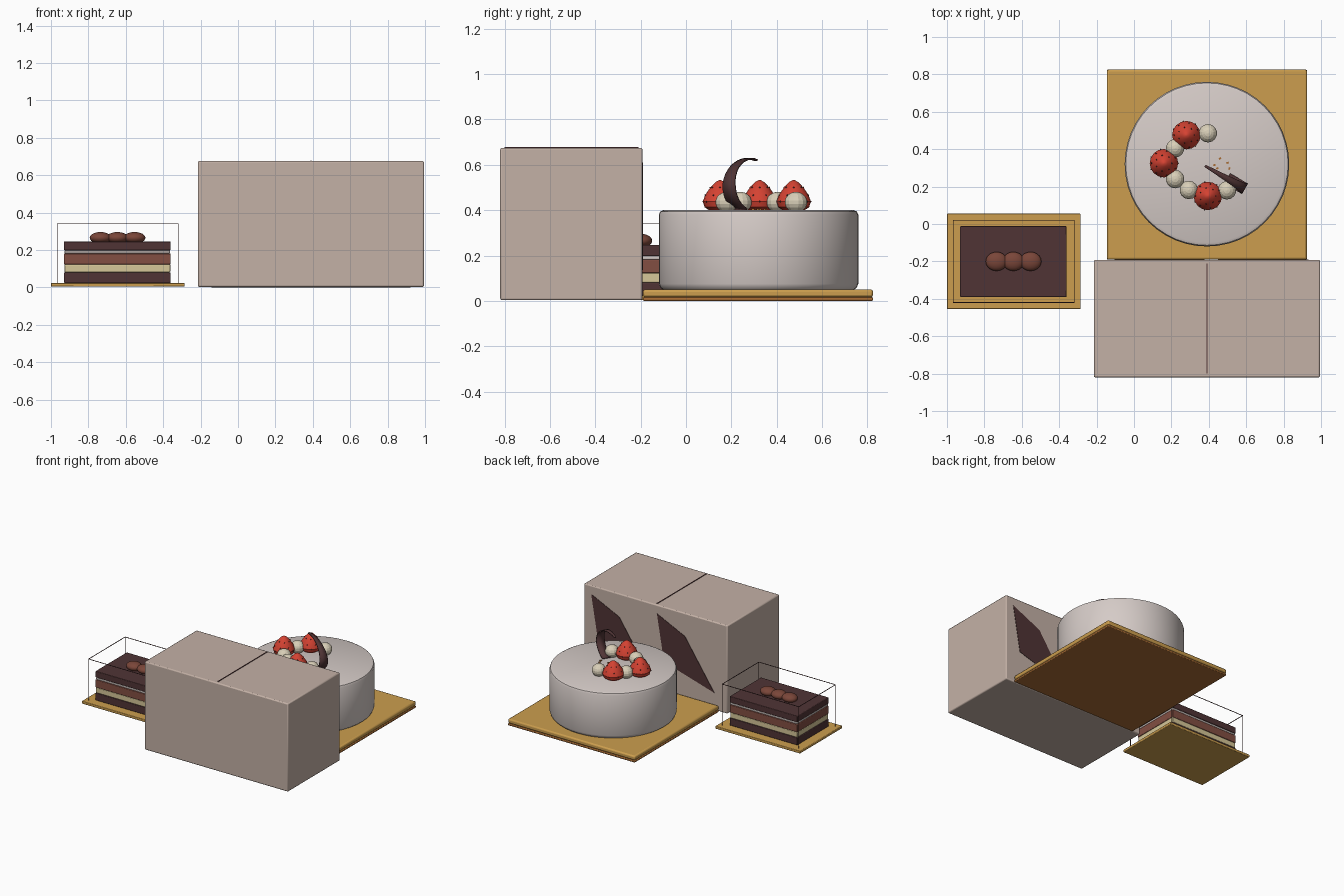
import bpy, bmesh, math, random
from mathutils import Vector, Matrix

random.seed(4)
if "Cube" in bpy.data.objects:
    bpy.data.objects.remove(bpy.data.objects["Cube"])


def material(name, r, g, b):
    lin = [((c / 255 + 0.055) / 1.055) ** 2.4 for c in (r, g, b)] + [1]
    m = bpy.data.materials.new(name)
    m.use_nodes = True
    m.diffuse_color = lin
    m.node_tree.nodes["Principled BSDF"].inputs["Base Color"].default_value = lin
    return m


CARTON = material("carton beige", 196, 177, 166)
CHOCOLATE = material("dark chocolate", 80, 52, 53)
GOLD = material("gold card", 204, 158, 78)
BRONZE = material("bronze card", 168, 108, 52)
FROSTING = material("pale frosting", 213, 203, 199)
RED = material("strawberry red", 212, 66, 50)
CREAM = material("whipped cream", 217, 207, 184)
SPONGE = material("brown sponge", 130, 78, 66)
CUSTARD = material("custard", 214, 199, 152)
BEAN = material("milk chocolate", 122, 70, 57)


def finish(name, bm, mats, smooth=True):
    bmesh.ops.recalc_face_normals(bm, faces=bm.faces)
    me = bpy.data.meshes.new(name)
    bm.to_mesh(me)
    bm.free()
    ob = bpy.data.objects.new(name, me)
    bpy.context.collection.objects.link(ob)
    for m in mats:
        me.materials.append(m)
    if smooth:
        bpy.ops.object.select_all(action='DESELECT')
        ob.select_set(True)
        bpy.context.view_layer.objects.active = ob
        bpy.ops.object.shade_smooth_by_angle(angle=math.radians(35))
    return ob


def add_box(bm, lo, hi):
    lo, hi = Vector(lo), Vector(hi)
    mat = Matrix.Translation((lo + hi) / 2) @ Matrix.Diagonal((*(hi - lo), 1))
    bmesh.ops.create_cube(bm, size=1, matrix=mat)


def box(name, lo, hi, mat, bevel=0.0):
    bm = bmesh.new()
    add_box(bm, lo, hi)
    ob = finish(name, bm, [mat])
    if bevel:
        mod = ob.modifiers.new("soft edges", 'BEVEL')
        mod.width, mod.segments = bevel, 2
    return ob


def add_lathe(bm, profile, steps, at):
    rings = [[bm.verts.new((at[0] + r * math.cos(a), at[1] + r * math.sin(a), at[2] + z))
              for a in (math.tau * i / steps for i in range(steps))] for r, z in profile]
    for low, high in zip(rings, rings[1:]):
        for i in range(steps):
            j = (i + 1) % steps
            bm.faces.new((low[i], low[j], high[j], high[i]))
    bm.faces.new(rings[0][::-1])
    bm.faces.new(rings[-1])


def ball(name, at, radii, mat, smooth, u=14, v=9):
    bm = bmesh.new()
    m = Matrix.Translation(at) @ Matrix.Diagonal((*radii, 1))
    bmesh.ops.create_uvsphere(bm, u_segments=u, v_segments=v, radius=1, matrix=m)
    return finish(name, bm, [mat], smooth)


# Carton with lid seam
box("carton", (-0.215, -0.82, 0.003), (0.995, -0.192, 0.675), CARTON, 0.008)
box("carton_seam", (0.388, -0.80, 0.672), (0.394, -0.21, 0.679), CHOCOLATE)

# Dark swept windows on the back of the carton
for n, x0 in enumerate((0.932, 0.378)):
    bm = bmesh.new()
    shape = [(0, 0.61), (-0.235, 0.50), (-0.483, 0.136), (-0.06, 0.26)]
    base = bm.faces.new([bm.verts.new((x0 + x, -0.194, z)) for x, z in shape])
    out = bmesh.ops.extrude_face_region(bm, geom=[base])
    for v in out["geom"]:
        if isinstance(v, bmesh.types.BMVert):
            v.co.y += 0.005
    finish(f"carton_window_{n + 1}", bm, [CHOCOLATE], False)

# Two-layer cake board
box("cake_board_lower", (-0.145, -0.19, 0), (0.925, 0.825, 0.016), BRONZE, 0.005)
box("cake_board_upper", (-0.145, -0.19, 0.016), (0.925, 0.825, 0.05), GOLD, 0.01)

# Round cake
bm = bmesh.new()
add_lathe(bm, [(0.42, 0.048), (0.433, 0.058), (0.44, 0.075), (0.44, 0.38),
               (0.434, 0.394), (0.42, 0.4)], 48, (0.39, 0.32, 0))
finish("round_cake", bm, [FROSTING])

# Strawberries with seeds
BERRY = [(0.045, 0), (0.068, 0.015), (0.076, 0.04), (0.066, 0.068),
         (0.043, 0.102), (0.02, 0.126), (0.005, 0.134)]
for n, (x, y) in enumerate([(0.28, 0.475), (0.16, 0.325), (0.395, 0.15)]):
    bm = bmesh.new()
    add_lathe(bm, BERRY, 16, (x, y, 0.398))
    finish(f"strawberry_{n + 1}", bm, [RED])
    bm = bmesh.new()
    for row, (r, z) in enumerate(BERRY[2:5]):
        for k in range(7):
            a = math.tau * (k + row / 2) / 7
            p = (x + r * math.cos(a), y + r * math.sin(a), 0.398 + z)
            bmesh.ops.create_icosphere(bm, subdivisions=1, radius=0.004,
                                       matrix=Matrix.Translation(p))
    finish(f"strawberry_seeds_{n + 1}", bm, [CHOCOLATE], False)

# Whipped cream dollops
for n, (x, y) in enumerate([(0.395, 0.485), (0.22, 0.405), (0.22, 0.24),
                            (0.293, 0.182), (0.497, 0.18)]):
    ball(f"cream_dollop_{n + 1}", (x, y, 0.435), (0.05, 0.05, 0.046), CREAM, False)

# Curled chocolate ribbon
bm = bmesh.new()
along, across = Vector((0.87, -0.5, 0)), Vector((0.5, 0.87, 0))
pairs, count = [], 16
for i in range(count + 1):
    f = i / count
    t = math.radians(-65 + 175 * f)
    mid = Vector((0.39, 0.305, 0.51 + 0.117 * math.sin(t))) + along * (0.05 + 0.18 * math.cos(t))
    half = 0.032 * min(1, 1.25 * (1 - f) + 0.2)
    pairs.append([bm.verts.new(mid + across * s * half) for s in (-1, 1)])
for a, b in zip(pairs, pairs[1:]):
    bm.faces.new((a[0], a[1], b[1], b[0]))
curl = finish("chocolate_curl", bm, [CHOCOLATE])
mod = curl.modifiers.new("thickness", 'SOLIDIFY')
mod.thickness, mod.offset = 0.008, 0

# Golden crumbs
bm = bmesh.new()
for x, y in [(0.46, 0.35), (0.5, 0.327), (0.51, 0.297), (0.445, 0.297), (0.43, 0.315)]:
    m = Matrix.Translation((x, y, 0.403)) @ Matrix.Rotation(random.random() * 3, 4, 'Z')
    bmesh.ops.create_cube(bm, size=0.012, matrix=m @ Matrix.Diagonal((1.1, 0.8, 0.7, 1)))
finish("golden_crumbs", bm, [BRONZE], False)

# Layered slice on its board
box("slice_board", (-1, -0.455, 0.004), (-0.285, 0.055, 0.024), GOLD, 0.004)
layers = [("base_layer", 0.024, 0.081, CHOCOLATE, 0), ("custard_layer", 0.081, 0.122, CUSTARD, 0.002),
          ("sponge_layer", 0.122, 0.182, SPONGE, 0), ("cream_layer", 0.182, 0.198, FROSTING, 0.003),
          ("top_layer", 0.198, 0.246, CHOCOLATE, 0)]
for name, z0, z1, mat, inset in layers:
    box("slice_" + name, (-0.93 + inset, -0.39 + inset, z0),
        (-0.36 - inset, -0.012 - inset, z1), mat, 0.004)

# Chocolate beans on the slice
for n, x in enumerate((-0.735, -0.645, -0.553)):
    ball(f"chocolate_bean_{n + 1}", (x, -0.2, 0.265), (0.058, 0.051, 0.031), BEAN, True, 20, 12)

# Thin edges of the clear slice cover
bm = bmesh.new()
lo, hi, t = Vector((-0.966, -0.42, 0.022)), Vector((-0.32, 0.02, 0.34)), 0.0018
for axis in range(3):
    b, c = (axis + 1) % 3, (axis + 2) % 3
    for pb in (lo[b], hi[b]):
        for pc in (lo[c], hi[c]):
            start, end = lo.copy(), hi.copy()
            start[b], end[b] = pb - t, pb + t
            start[c], end[c] = pc - t, pc + t
            add_box(bm, start, end)
finish("clear_cover_edges", bm, [CHOCOLATE], False)
